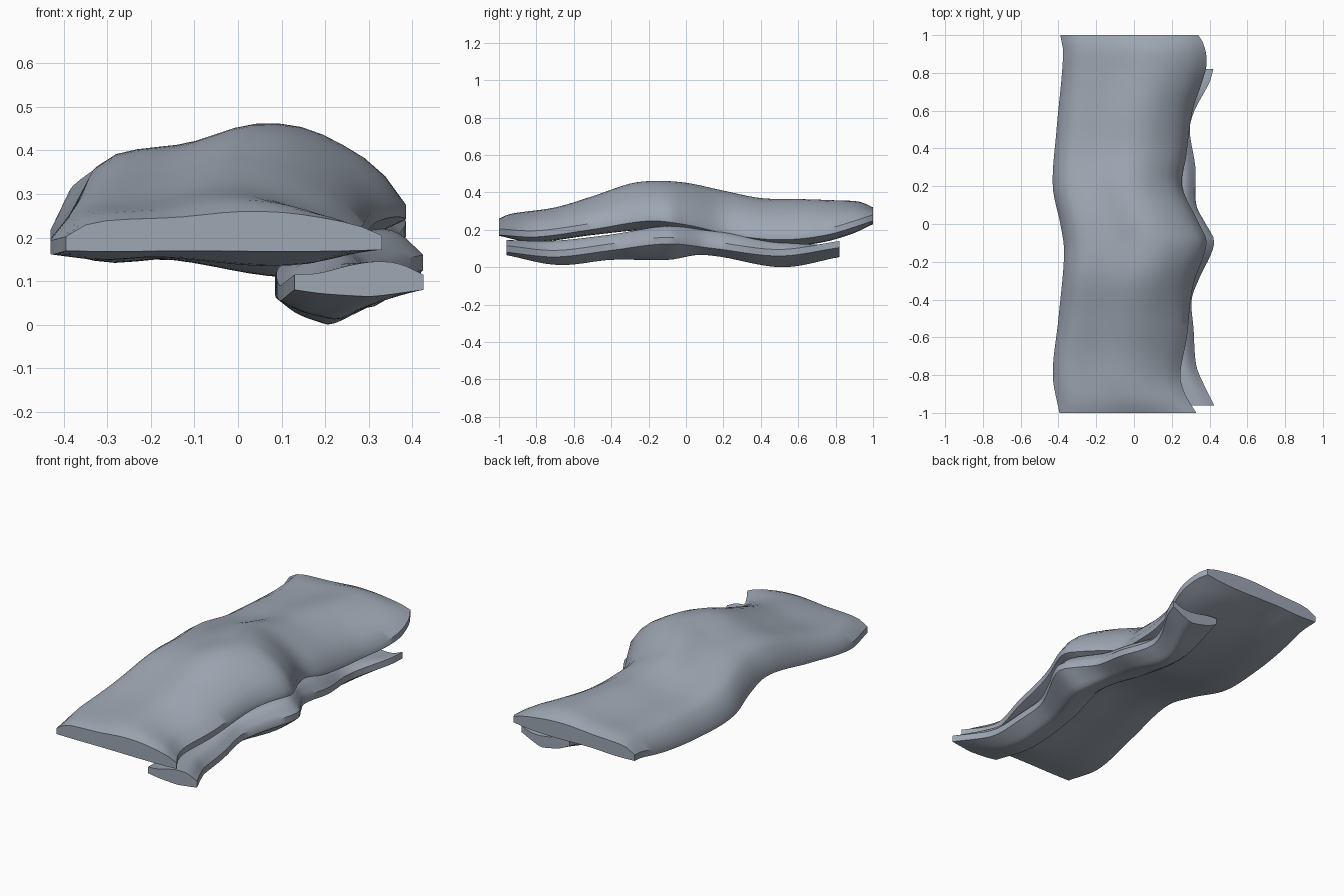
import bpy, bmesh, math

if "Cube" in bpy.data.objects:
    bpy.data.objects.remove(bpy.data.objects["Cube"])

# Blue-grey surface colour
grey = bpy.data.materials.new("blue_grey")
grey.diffuse_color = (0.34, 0.385, 0.45, 1)
grey.use_nodes = True
grey.node_tree.nodes["Principled BSDF"].inputs["Base Color"].default_value = grey.diffuse_color


def curve(points, y):
    """Smooth (Catmull-Rom style) value at y through (y, value) points."""
    if y <= points[0][0]:
        return points[0][1]
    if y >= points[-1][0]:
        return points[-1][1]

    def slope(i):
        a, b = points[max(i - 1, 0)], points[min(i + 1, len(points) - 1)]
        return (b[1] - a[1]) / (b[0] - a[0])

    for i in range(len(points) - 1):
        (y0, v0), (y1, v1) = points[i], points[i + 1]
        if y <= y1:
            h = y1 - y0
            t = (y - y0) / h
            return ((2*t**3 - 3*t**2 + 1) * v0 + (t**3 - 2*t**2 + t) * h * slope(i)
                    + (3*t**2 - 2*t**3) * v1 + (t**3 - t**2) * h * slope(i + 1))


def wavy_slab(name, y0, y1, rows, left, right, rim_l, rim_r, thick, top, sag, dome, belly):
    """Loft a pillow-like section along y; every guide is a curve over y."""
    bm = bmesh.new()
    rings = []
    cols = 16
    for r in range(rows + 1):
        y = y0 + (y1 - y0) * r / rows
        xl, xr = curve(left, y), curve(right, y)
        zl, zr = curve(rim_l, y), curve(rim_r, y)
        peak, drop = curve(top, y), curve(sag, y)
        upper, lower = [], []
        for c in range(cols + 1):
            u = c / cols
            base = zl + (zr - zl) * u
            x = xl + (xr - xl) * u
            upper.append(bm.verts.new((x, y, base + (peak - base) * curve(dome, u))))
            lower.append(bm.verts.new((x, y, base - thick - drop * curve(belly, u))))
        rings.append(upper + lower[::-1])
    n = len(rings[0])
    for a, b in zip(rings, rings[1:]):
        for i in range(n):
            j = (i + 1) % n
            bm.faces.new((a[i], a[j], b[j], b[i]))
    bm.faces.new(rings[0])
    bm.faces.new(rings[-1][::-1])
    bmesh.ops.recalc_face_normals(bm, faces=bm.faces)
    mesh = bpy.data.meshes.new(name)
    bm.to_mesh(mesh)
    bm.free()
    mesh.materials.append(grey)
    obj = bpy.data.objects.new(name, mesh)
    bpy.context.collection.objects.link(obj)
    bpy.ops.object.select_all(action='DESELECT')
    obj.select_set(True)
    bpy.context.view_layer.objects.active = obj
    bpy.ops.object.shade_smooth_by_angle(angle=math.radians(40))
    return obj


# Broad upper slab
wavy_slab(
    "upper_slab", -1, 1, 60,
    left=[(-1, -.395), (-.8, -.43), (-.5, -.40), (-.15, -.37), (0, -.39),
          (.2, -.43), (.5, -.41), (.9, -.375), (1, -.39)],
    right=[(-1, .33), (-.9, .27), (-.8, .245), (-.6, .28), (-.4, .30), (-.3, .32),
           (-.1, .385), (0, .345), (.2, .255), (.35, .275), (.6, .31), (.75, .36),
           (.85, .385), (.95, .37), (1, .34)],
    rim_l=[(-1, .202), (-.8, .195), (-.5, .23), (-.2, .275), (0, .255), (.25, .21),
           (.5, .2), (.75, .215), (1, .265)],
    rim_r=[(-1, .205), (-.8, .195), (-.5, .235), (-.2, .28), (0, .26), (.25, .205),
           (.5, .18), (.75, .205), (1, .28)],
    thick=.033,
    top=[(-1, .26), (-.94, .285), (-.7, .32), (-.5, .38), (-.3, .447), (-.17, .462),
         (0, .452), (.2, .41), (.4, .37), (.6, .365), (.8, .358), (.93, .35), (1, .32)],
    sag=[(-1, .003), (-.85, .025), (-.5, .028), (-.2, .045), (0, .045), (.5, .042),
         (.9, .03), (1, .012)],
    dome=[(0, 0), (.06, .45), (.14, .64), (.35, .76), (.52, .97), (.6, 1), (.7, .94),
          (.8, .76), (.92, .43), (1, 0)],
    belly=[(0, 0), (.17, .5), (.36, .25), (.7, 1), (.88, .8), (1, 0)])

# Narrow strip tucked under the right edge
strip_rim = [(-.96, .115), (-.7, .09), (-.4, .125), (-.1, .16), (.15, .135),
             (.5, .095), (.82, .14)]
wavy_slab(
    "lower_strip", -.96, .82, 56,
    left=[(-.96, .13), (-.75, .10), (-.4, .09), (-.1, .13), (.2, .09), (.5, .09), (.82, .13)],
    right=[(-.96, .425), (-.85, .37), (-.75, .33), (-.55, .315), (-.4, .305), (-.3, .34),
           (-.1, .425), (0, .38), (.1, .33), (.3, .325), (.5, .295), (.6, .32),
           (.75, .40), (.82, .42)],
    rim_l=strip_rim, rim_r=strip_rim, thick=.035,
    top=[(-.96, .145), (-.7, .142), (-.4, .175), (-.1, .22), (.15, .195), (.5, .135), (.82, .115)],
    sag=[(-.96, .015), (-.65, .045), (-.4, .05), (-.1, .085), (.1, .04), (.55, .06), (.82, .05)],
    dome=[(0, 0), (.18, .1), (.45, .75), (.65, 1), (.82, .8), (1, 0)],
    belly=[(0, 0), (.2, .55), (.45, .9), (.6, 1), (.8, .55), (1, 0)])
